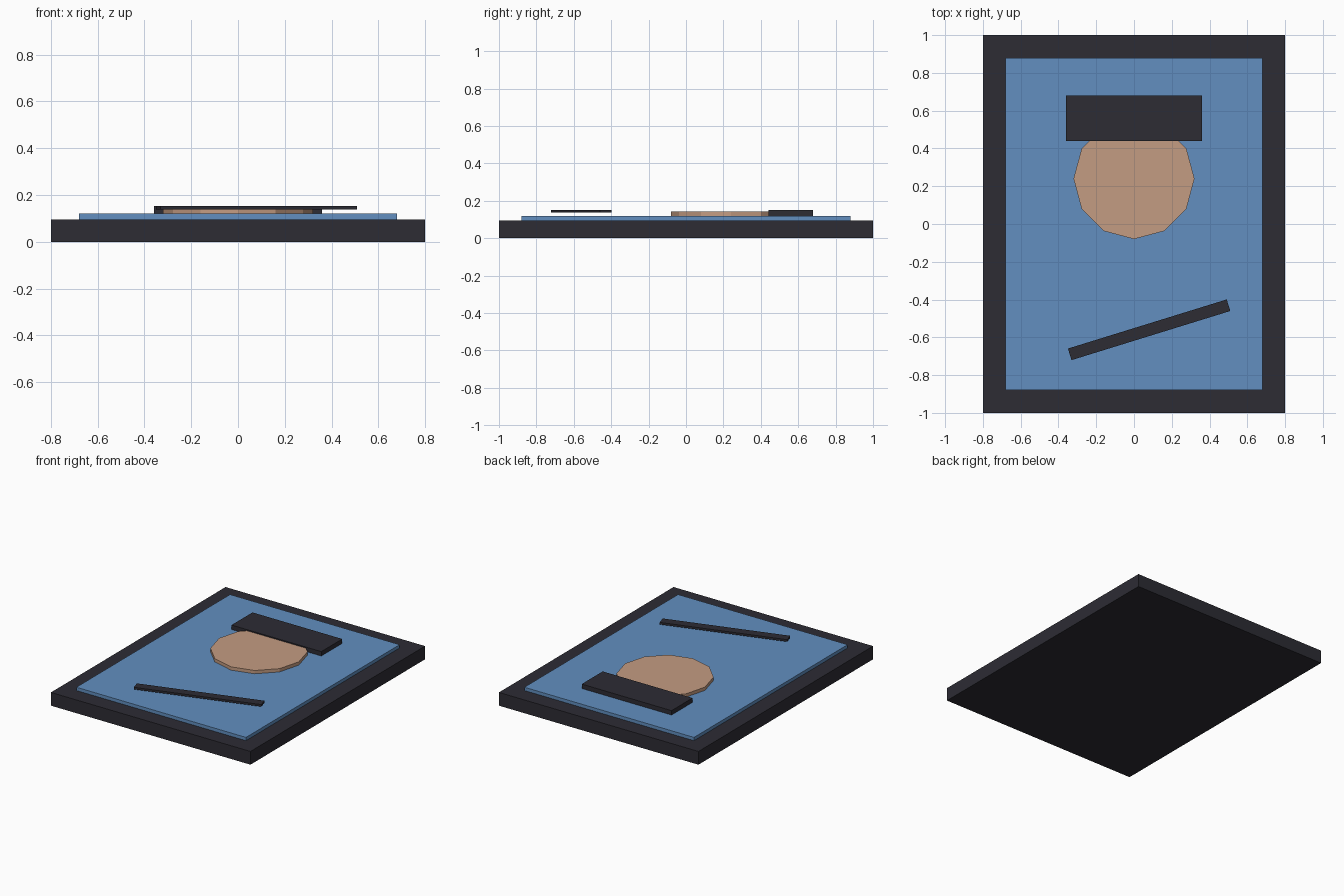
import bpy, math

if "Cube" in bpy.data.objects:
    bpy.data.objects.remove(bpy.data.objects["Cube"])


def material(name, rgb):
    m = bpy.data.materials.new(name)
    m.diffuse_color = (*rgb, 1)
    m.use_nodes = True
    m.node_tree.nodes["Principled BSDF"].inputs["Base Color"].default_value = m.diffuse_color
    return m


dark = material("charcoal", (0.026, 0.025, 0.034))
blue = material("canvas blue", (0.122, 0.275, 0.527))
tan = material("tan", (0.552, 0.332, 0.223))


def finish(name, mat):
    ob = bpy.context.object
    ob.name = name
    ob.data.materials.append(mat)
    return ob


def box(name, x, y, sx, sy, z0, z1, mat, turn=0):
    bpy.ops.mesh.primitive_cube_add(size=1, location=(x, y, (z0 + z1) / 2), rotation=(0, 0, turn))
    bpy.context.object.scale = (sx, sy, z1 - z0)
    return finish(name, mat)


# backing frame and raised painted panel
box("frame", 0, 0, 1.6, 2.0, 0, 0.096, dark)
box("canvas", 0, 0, 1.36, 1.76, 0.08, 0.12, blue)

# twelve-sided face disc
bpy.ops.mesh.primitive_cylinder_add(vertices=12, radius=0.32, depth=0.032, location=(0, 0.24, 0.128))
finish("face", tan)

# hat bar over the face, and the tilted stick floating just above the canvas
box("hat", 0, 0.56, 0.72, 0.24, 0.116, 0.152, dark)
box("stick", 0.08, -0.56, 0.88, 0.064, 0.137, 0.152, dark, 0.3)
